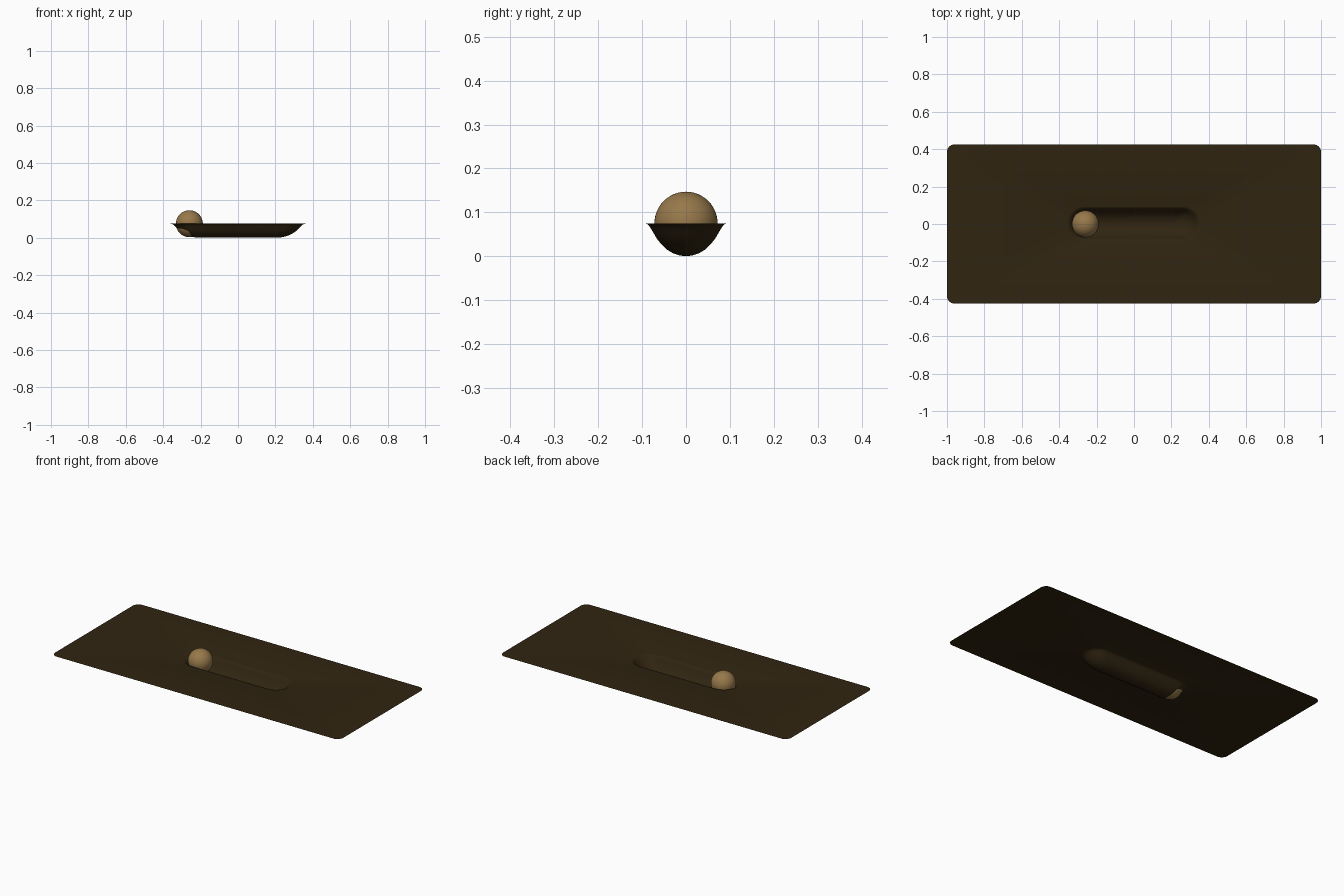
import bpy, bmesh, math

if "Cube" in bpy.data.objects:
    bpy.data.objects.remove(bpy.data.objects["Cube"])


def material(name, rgb):
    m = bpy.data.materials.new(name)
    m.diffuse_color = (*rgb, 1)
    m.use_nodes = True
    m.node_tree.nodes["Principled BSDF"].inputs["Base Color"].default_value = m.diffuse_color
    return m


BROWN = material("dark brown", (0.030, 0.018, 0.0055))
TAN = material("tan", (0.31, 0.19, 0.07))


def ring(bm, half_x, half_y, radius, z, n=12):
    """Rounded rectangle loop of vertices, n + 1 per corner."""
    verts = []
    for i, (sx, sy) in enumerate([(1, 1), (-1, 1), (-1, -1), (1, -1)]):
        for k in range(n + 1):
            a = math.pi / 2 * (i + k / n)
            verts.append(bm.verts.new((sx * (half_x - radius) + radius * math.cos(a),
                                       sy * (half_y - radius) + radius * math.sin(a), z)))
    return verts


# Thin sheet with a rounded trough pressed into it
bm = bmesh.new()
rings = [ring(bm, 1.0, 0.425, 0.04, 0.075)]
trough = [(0.362, 0.094, 0.075), (0.350, 0.087, 0.0725), (0.340, 0.081, 0.065),
          (0.330, 0.0745, 0.054), (0.317, 0.067, 0.041), (0.300, 0.057, 0.028),
          (0.278, 0.044, 0.0155), (0.255, 0.030, 0.007), (0.230, 0.015, 0.002),
          (0.205, 0.0, 0.0)]
for half_x, half_y, z in trough:
    rings.append(ring(bm, half_x, half_y, half_y, z))
for outer, inner in zip(rings, rings[1:]):
    for i in range(len(outer)):
        j = (i + 1) % len(outer)
        bm.faces.new((outer[i], outer[j], inner[j], inner[i]))
bmesh.ops.remove_doubles(bm, verts=bm.verts[:], dist=0.0001)
for f in bm.faces:
    f.smooth = True
    f.normal_update()
    if f.normal.z < 0:
        f.normal_flip()
mesh = bpy.data.meshes.new("grooved_sheet")
bm.to_mesh(mesh)
bm.free()
mesh.materials.append(BROWN)
sheet = bpy.data.objects.new("grooved_sheet", mesh)
bpy.context.collection.objects.link(sheet)

# Ball resting at the left end of the trough
bpy.ops.mesh.primitive_uv_sphere_add(segments=48, ring_count=24, radius=0.072,
                                     location=(-0.26, 0, 0.075))
ball = bpy.context.object
ball.name = "ball"
ball.data.materials.append(TAN)
bpy.ops.object.shade_smooth()
